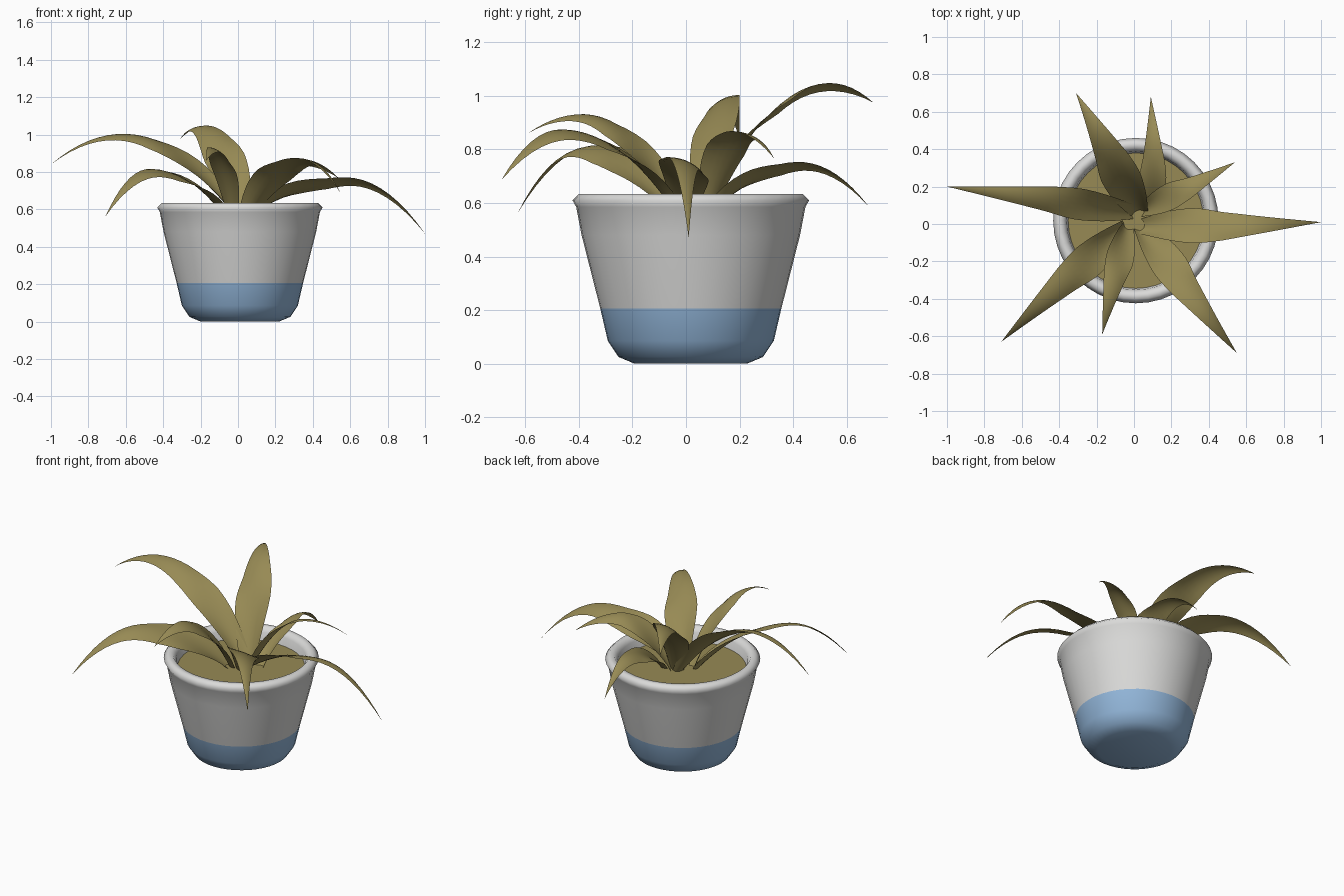
import bpy, bmesh, math
from mathutils import Vector

cube = bpy.data.objects.get("Cube")
if cube:
    bpy.data.objects.remove(cube, do_unlink=True)


def make_material(name, rgb):
    mat = bpy.data.materials.new(name)
    mat.use_nodes = True
    mat.diffuse_color = (*rgb, 1)
    bsdf = next(n for n in mat.node_tree.nodes if n.type == 'BSDF_PRINCIPLED')
    bsdf.inputs["Base Color"].default_value = (*rgb, 1)
    return mat


WHITE = make_material("pot white", (0.70, 0.70, 0.69))
BLUE = make_material("pot blue", (0.29, 0.47, 0.70))
OLIVE = make_material("leaf olive", (0.31, 0.255, 0.09))

POT_CENTRE = (0.01, 0.018, 0)
SOIL_Z = 0.555
BAND_Z = 0.205
LEAF_ROLL = math.radians(21)


def finish(bm, name, materials, location=(0, 0, 0), smooth_angle=None):
    mesh = bpy.data.meshes.new(name)
    bm.to_mesh(mesh)
    bm.free()
    obj = bpy.data.objects.new(name, mesh)
    obj.location = location
    bpy.context.collection.objects.link(obj)
    for mat in materials:
        mesh.materials.append(mat)
    if smooth_angle:
        bpy.ops.object.select_all(action='DESELECT')
        obj.select_set(True)
        bpy.context.view_layer.objects.active = obj
        bpy.ops.object.shade_smooth_by_angle(angle=math.radians(smooth_angle))
    return obj


# Pot: a turned profile with a rolled rim, blue below the band height
profile = [(0, 0), (0.21, 0.0), (0.27, 0.025), (0.31, 0.085), (0.338, BAND_Z),
           (0.408, 0.48), (0.428, 0.585), (0.442, 0.61), (0.418, 0.634),
           (0.39, 0.634), (0.37, 0.605), (0.355, 0.5)]
bm = bmesh.new()
points = [bm.verts.new((r, 0, z)) for r, z in profile]
edges = [bm.edges.new(pair) for pair in zip(points, points[1:])]
bmesh.ops.spin(bm, geom=points + edges, cent=(0, 0, 0), axis=(0, 0, 1),
               angle=math.tau, steps=40, use_duplicate=False)
bmesh.ops.remove_doubles(bm, verts=bm.verts, dist=0.0005)
bmesh.ops.recalc_face_normals(bm, faces=bm.faces)
# The open shell should face outward on the base
bottom = min(bm.faces, key=lambda f: f.calc_center_median().z)
if bottom.normal.z > 0:
    bmesh.ops.reverse_faces(bm, faces=bm.faces)
for face in bm.faces:
    face.material_index = 1 if face.calc_center_median().z < BAND_Z else 0
finish(bm, "pot", [WHITE, BLUE], POT_CENTRE, 85)

# Soil disc
bm = bmesh.new()
bmesh.ops.create_circle(bm, cap_ends=True, segments=40, radius=0.362)
finish(bm, "soil", [OLIVE], (POT_CENTRE[0], POT_CENTRE[1], SOIL_Z))


# Leaf: a tapering blade, cupped at the base and gently arched further out,
# rolled to one side as it rises to a peak and droops
def make_leaf(name, base, tip, peak_z, peak_at, width, rows=20, cols=6):
    start, end = Vector((*base, SOIL_Z - 0.01)), Vector(tip)
    flat = Vector((end.x - start.x, end.y - start.y, 0))
    level = Vector((-flat.y, flat.x, 0)).normalized()

    def spine(s):
        if s < peak_at:
            z = peak_z - (peak_z - start.z) * ((peak_at - s) / peak_at) ** 2
        else:
            z = peak_z - (peak_z - end.z) * ((s - peak_at) / (1 - peak_at)) ** 2
        return Vector((start.x, start.y, 0)) + flat * s + Vector((0, 0, z))

    def half_width(s):
        widest = 0.32
        if s < widest:
            return width / 2 * (0.4 + 0.6 * math.sin(s / widest * math.pi / 2))
        return width / 2 * (1 - s) / (1 - widest)

    bm = bmesh.new()
    grid = []
    for i in range(rows):
        s = i / rows
        centre = spine(s)
        tangent = (spine(s + 0.01) - spine(s - 0.01)).normalized()
        upright = tangent.cross(level).normalized()
        normal = upright * math.cos(LEAF_ROLL) + level * math.sin(LEAF_ROLL)
        side = level * math.cos(LEAF_ROLL) - upright * math.sin(LEAF_ROLL)
        half = half_width(s)
        cup = half * max(-0.2, 0.6 - 1.8 * s)
        row = []
        for j in range(cols + 1):
            u = 2 * j / cols - 1
            row.append(bm.verts.new(centre + side * half * u
                                    + normal * cup * u * u))
        grid.append(row)
    point = bm.verts.new(end)
    for low, high in zip(grid, grid[1:]):
        for j in range(cols):
            bm.faces.new((low[j + 1], low[j], high[j], high[j + 1]))
    for j in range(cols):
        bm.faces.new((grid[-1][j + 1], grid[-1][j], point))
    finish(bm, name, [OLIVE], smooth_angle=60)


# Name, base, tip, peak height, peak position along the leaf, width
leaves = [
    ("leaf_right", (0.0, 0.07), (-1.0, 0.20, 0.84), 0.995, 0.63, 0.18),
    ("leaf_back_right", (0.03, 0.07), (-0.31, 0.70, 0.975), 1.04, 0.72, 0.22),
    ("leaf_back", (0.11, 0.08), (0.09, 0.68, 0.59), 0.745, 0.58, 0.15),
    ("leaf_back_left", (0.05, 0.07), (0.54, 0.33, 0.765), 0.86, 0.55, 0.15),
    ("leaf_left", (0.04, -0.02), (1.0, 0.01, 0.47), 0.76, 0.56, 0.20),
    ("leaf_front_left", (0.04, -0.03), (0.55, -0.69, 0.685), 0.865, 0.62, 0.20),
    ("leaf_front", (-0.04, -0.02), (-0.17, -0.59, 0.86), 0.925, 0.67, 0.16),
    ("leaf_front_right", (-0.06, -0.02), (-0.71, -0.63, 0.56), 0.805, 0.58, 0.20),
]
for leaf in leaves:
    make_leaf(*leaf)
